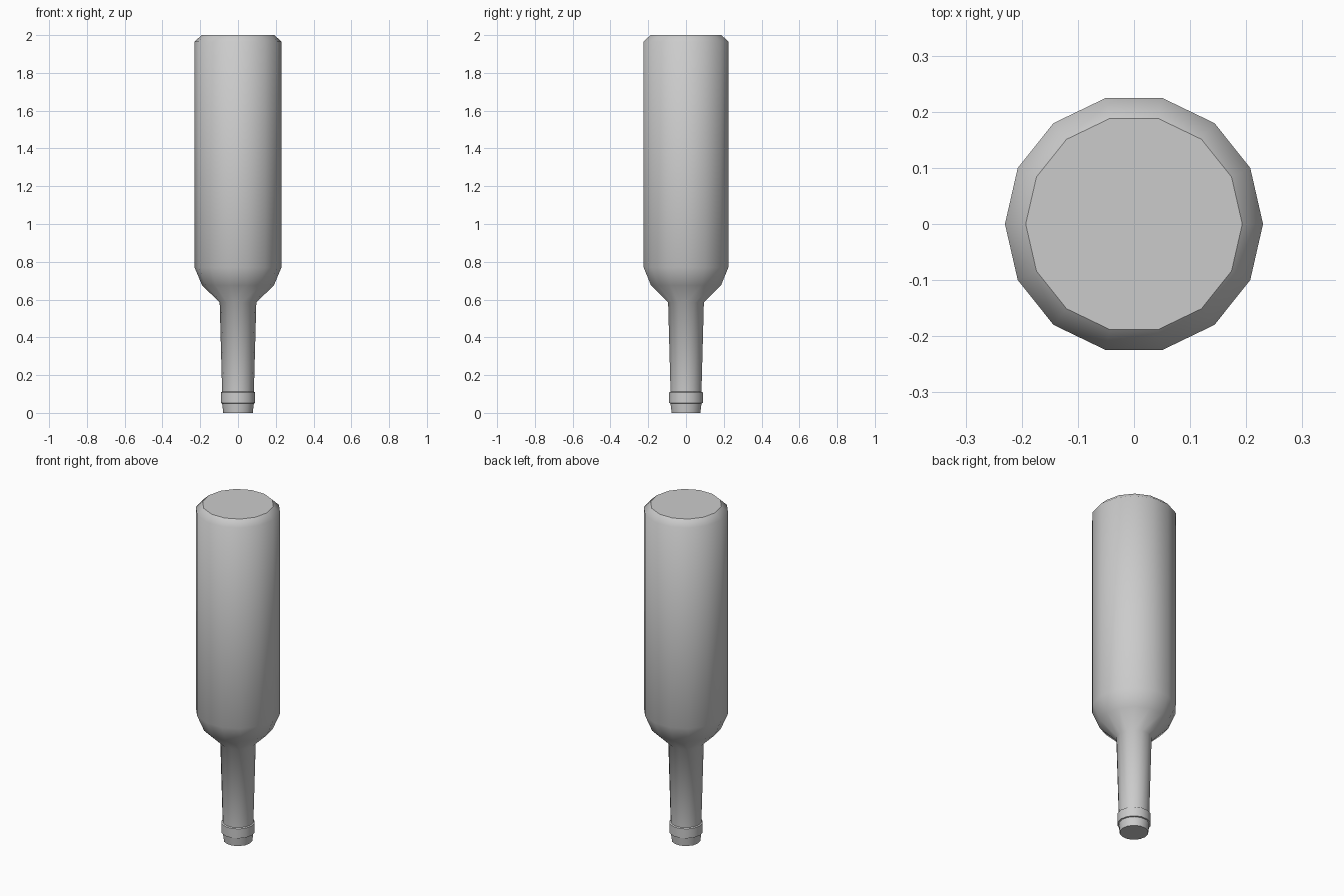
import bpy, bmesh, math

if "Cube" in bpy.data.objects:
    bpy.data.objects.remove(bpy.data.objects["Cube"])

SIDES = 14

# (radius, height) from the mouth at the floor up to the base of the bottle
PROFILE = [
    (0.078, 0.0), (0.084, 0.05),                      # mouth
    (0.091, 0.052), (0.091, 0.108), (0.084, 0.112),   # lip ring
    (0.097, 0.585),                                   # neck
    (0.19, 0.675), (0.23, 0.77),                      # shoulder
    (0.23, 1.965), (0.193, 2.0),                      # body and bevelled base
]
LEDGES = {1, 3}  # bands kept flat: underside and top of the lip ring


def lathe(name, profile, flat_bands):
    bm = bmesh.new()
    rings = [[bm.verts.new((r * math.cos(2 * math.pi * i / SIDES),
                            r * math.sin(2 * math.pi * i / SIDES), z))
              for i in range(SIDES)] for r, z in profile]
    for band, (a, b) in enumerate(zip(rings, rings[1:])):
        for i in range(SIDES):
            j = (i + 1) % SIDES
            face = bm.faces.new((a[i], a[j], b[j], b[i]))
            face.smooth = band not in flat_bands
    # flat end caps
    bm.faces.new(rings[0][::-1])
    bm.faces.new(rings[-1])
    mesh = bpy.data.meshes.new(name)
    bm.to_mesh(mesh)
    bm.free()
    obj = bpy.data.objects.new(name, mesh)
    bpy.context.collection.objects.link(obj)
    return obj


# upside-down bottle
lathe("bottle", PROFILE, LEDGES)
